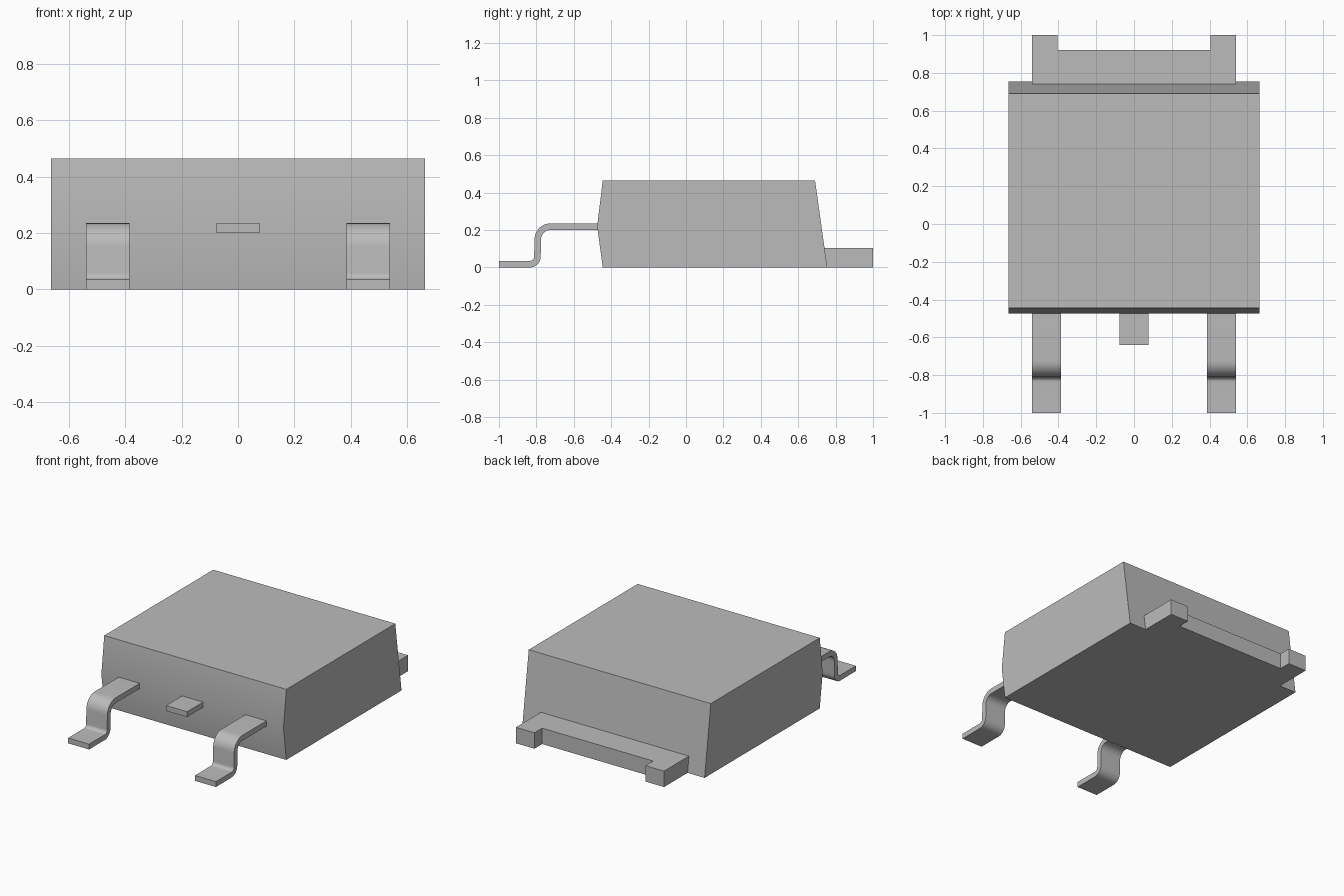
import bpy, bmesh, math
from mathutils import Vector

cube = bpy.data.objects.get("Cube")
if cube:
    bpy.data.objects.remove(cube, do_unlink=True)

grey = bpy.data.materials.new("plain_grey")
grey.use_nodes = True
colour = (0.5, 0.5, 0.5, 1)
grey.diffuse_color = colour
grey.node_tree.nodes["Principled BSDF"].inputs["Base Color"].default_value = colour


def prism(name, outline, start, end):
    """Extrude a closed outline of 3D points from start to end offset."""
    bm = bmesh.new()
    face = bm.faces.new([bm.verts.new(Vector(p) + Vector(start)) for p in outline])
    new = bmesh.ops.extrude_face_region(bm, geom=[face])["geom"]
    top = [v for v in new if isinstance(v, bmesh.types.BMVert)]
    bmesh.ops.translate(bm, verts=top, vec=Vector(end) - Vector(start))
    bmesh.ops.recalc_face_normals(bm, faces=bm.faces)
    mesh = bpy.data.meshes.new(name)
    bm.to_mesh(mesh)
    bm.free()
    mesh.materials.append(grey)
    obj = bpy.data.objects.new(name, mesh)
    bpy.context.collection.objects.link(obj)
    return obj


def smooth(obj):
    bpy.ops.object.select_all(action="DESELECT")
    obj.select_set(True)
    bpy.context.view_layer.objects.active = obj
    bpy.ops.object.shade_smooth_by_angle(angle=math.radians(30))


def across(name, profile, x0, x1):
    """Extrude a side profile of (y, z) points from x0 to x1."""
    obj = prism(name, [(0, y, z) for y, z in profile], (x0, 0, 0), (x1, 0, 0))
    smooth(obj)
    return obj


def arc(cy, cz, r, a0, a1, steps=8):
    angles = [math.radians(a0 + (a1 - a0) * i / steps) for i in range(steps + 1)]
    return [(cy + r * math.cos(a), cz + r * math.sin(a)) for a in angles]


# Moulded body with slanted back and creased front
body_profile = [(-0.445, 0), (-0.475, 0.22), (-0.445, 0.465), (0.69, 0.465), (0.755, 0)]
across("body", body_profile, -0.664, 0.664)

# Bent outer leads: flat foot, riser, flat shoulder
t = 0.035
foot_c = (-0.835, 0.058)
top_c = (-0.725, 0.15)
lead_profile = [(-1, 0)]
lead_profile += arc(*foot_c, 0.058, -90, 0)
lead_profile += arc(*top_c, 0.05, 180, 90)
lead_profile += [(-0.46, 0.2), (-0.46, 0.2 + t)]
lead_profile += arc(*top_c, 0.05 + t, 90, 180)
lead_profile += arc(*foot_c, 0.058 - t, 0, -90)
lead_profile += [(-1, t)]
for side, x in (("right", -0.4625), ("left", 0.4625)):
    across(side + "_lead", lead_profile, x - 0.0765, x + 0.0765)

# Cropped centre lead
across("centre_lead", [(-0.64, 0.2), (-0.46, 0.2), (-0.46, 0.235), (-0.64, 0.235)],
       -0.0765, 0.0765)

# Rear mounting tab with two ears, its root cut to the body slant
half = [(0.54, 0.755), (0.54, 1), (0.405, 1), (0.405, 0.92)]
outline = half + [(-x, y) for x, y in reversed(half)]
tab = prism("mounting_tab", [(x, y, 0) for x, y in outline], (0, 0, 0), (0, 0, 0.105))
for v in tab.data.vertices:
    if v.co.y < 0.8 and v.co.z > 0.05:
        v.co.y -= 0.0147
